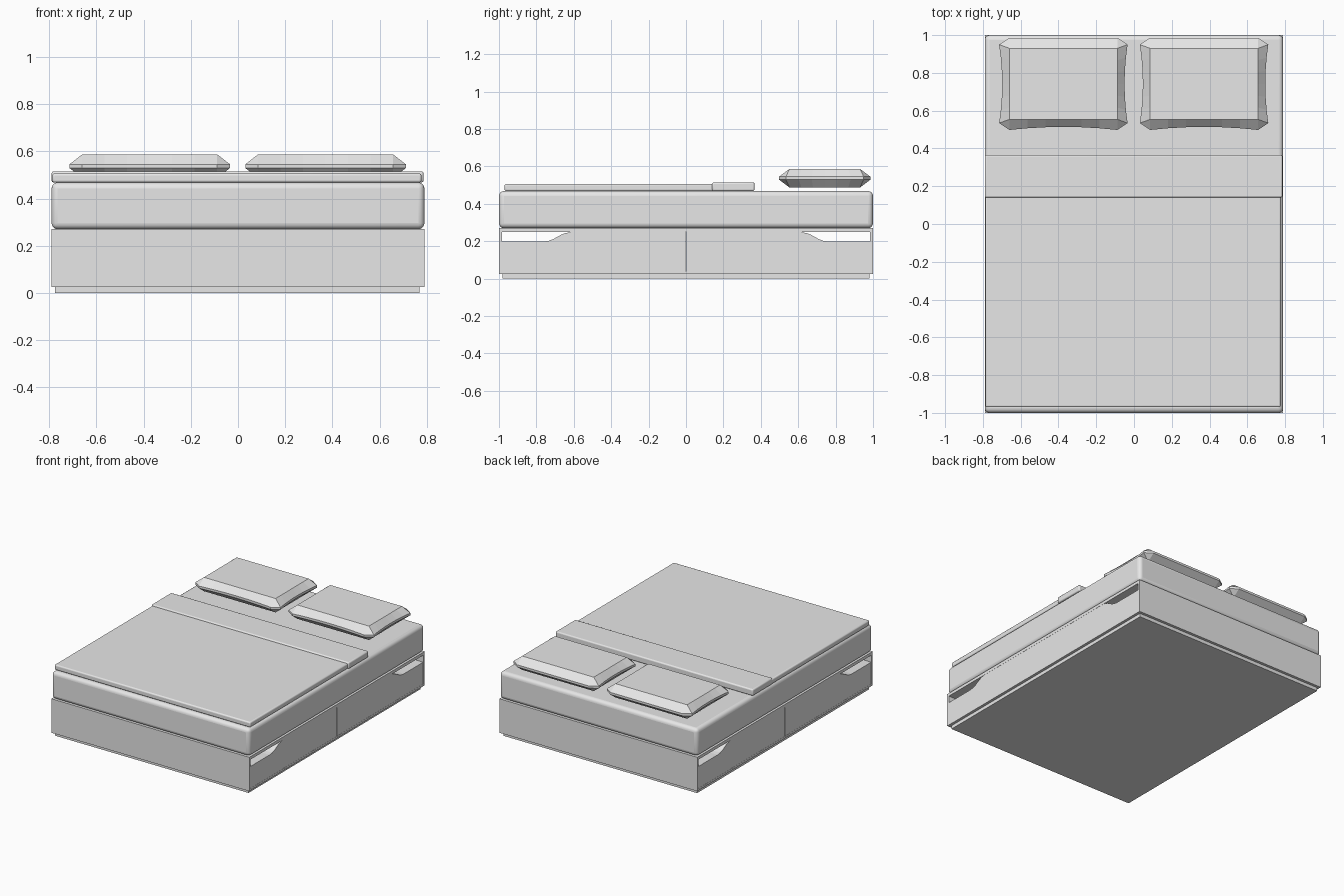
import bpy, bmesh, math

if "Cube" in bpy.data.objects:
    bpy.data.objects.remove(bpy.data.objects["Cube"], do_unlink=True)

grey = bpy.data.materials.new("light_grey")
grey.use_nodes = True
grey.diffuse_color = (0.8, 0.8, 0.8, 1)
grey.node_tree.nodes["Principled BSDF"].inputs["Base Color"].default_value = (0.8, 0.8, 0.8, 1)


def finish(name, bm):
    bmesh.ops.recalc_face_normals(bm, faces=bm.faces[:])
    mesh = bpy.data.meshes.new(name)
    bm.to_mesh(mesh)
    bm.free()
    mesh.materials.append(grey)
    ob = bpy.data.objects.new(name, mesh)
    bpy.context.collection.objects.link(ob)
    return ob


def box(name, x, y, z, bevel=0, segments=3):
    """Box from (min, max) ranges, with optional rounded edges."""
    bm = bmesh.new()
    bmesh.ops.create_cube(bm, size=1)
    for v in bm.verts:
        for i, (lo, hi) in enumerate((x, y, z)):
            v.co[i] = lo if v.co[i] < 0 else hi
    ob = finish(name, bm)
    if bevel:
        mod = ob.modifiers.new("rounded_edges", "BEVEL")
        mod.width, mod.segments = bevel, segments
        bpy.ops.object.select_all(action="DESELECT")
        ob.select_set(True)
        bpy.context.view_layer.objects.active = ob
        bpy.ops.object.shade_smooth_by_angle(angle=math.radians(35))
    return ob


def prism(name, profile, half_width):
    """Extrude a (y, z) outline across the bed."""
    bm = bmesh.new()
    face = bm.faces.new([bm.verts.new((-half_width, y, z)) for y, z in profile])
    new = bmesh.ops.extrude_face_region(bm, geom=[face])["geom"]
    bmesh.ops.translate(bm, vec=(2 * half_width, 0, 0),
                        verts=[e for e in new if isinstance(e, bmesh.types.BMVert)])
    return finish(name, bm)


# Base: plinth, floor, top board and end panels
box("plinth", (-0.775, 0.77), (-0.98, 0.98), (0, 0.026))
box("base_floor", (-0.79, 0.79), (-0.984, 0.984), (0.025, 0.04))
box("base_top_board", (-0.79, 0.79), (-0.984, 0.984), (0.248, 0.27))
for name, y in (("front_panel", (-1, -0.984)), ("back_panel", (0.984, 1))):
    box(name, (-0.79, 0.79), y, (0.025, 0.27))

# Drawers with a curved hand cutout at the outer end and a slit between them
outline = [(0.002, 0.04), (0.984, 0.04), (0.984, 0.198), (0.765, 0.198),
           (0.735, 0.202), (0.71, 0.211), (0.685, 0.225), (0.665, 0.236),
           (0.645, 0.243), (0.62, 0.248), (0.002, 0.248)]
for name, s in (("front_drawer", -1), ("back_drawer", 1)):
    prism(name, [(s * y, z) for y, z in outline], 0.789)

# Mattress and bedding
box("mattress", (-0.79, 0.79), (-1, 1), (0.27, 0.468), 0.026, 4)
box("blanket", (-0.787, 0.777), (-0.97, 0.15), (0.468, 0.506), 0.009)
box("blanket_fold", (-0.79, 0.786), (0.14, 0.366), (0.468, 0.515), 0.009)


def pillow(name, cx):
    """Faceted cushion: flat top and bottom, wide seam with pinched sides."""
    n = 6
    hx, hy = 0.34, 0.244      # seam half size
    tx, ty = 0.286, 0.188     # flat face half size
    cy = 0.742
    seam, flat = [], []
    for side in range(4):
        for i in range(n + 1):
            t = 2 * i / n - 1
            pinch = 0.016 * (1 - t * t)
            if side == 0:      # foot side
                seam.append((t * tx, -hy + pinch))
                flat.append((t * tx, -ty))
            elif side == 1:
                seam.append((hx - pinch, t * 0.208))
                flat.append((tx, t * ty))
            elif side == 2:    # head side stays straight
                seam.append((-t * tx, hy))
                flat.append((-t * tx, ty))
            else:
                seam.append((-hx + pinch, -t * 0.208))
                flat.append((-tx, -t * ty))
    bm = bmesh.new()
    rings = [[bm.verts.new((cx + x, cy + y, z)) for x, y in pts]
             for pts, z in ((flat, 0.487), (seam, 0.529), (seam, 0.545), (flat, 0.587))]
    count = len(seam)
    for a, b in zip(rings, rings[1:]):
        for i in range(count):
            j = (i + 1) % count
            bm.faces.new((a[i], a[j], b[j], b[i]))
    bm.faces.new(rings[0][::-1])
    bm.faces.new(rings[3])
    bmesh.ops.remove_doubles(bm, verts=bm.verts[:], dist=0.0005)
    return finish(name, bm)


pillow("right_pillow", -0.374)
pillow("left_pillow", 0.371)
